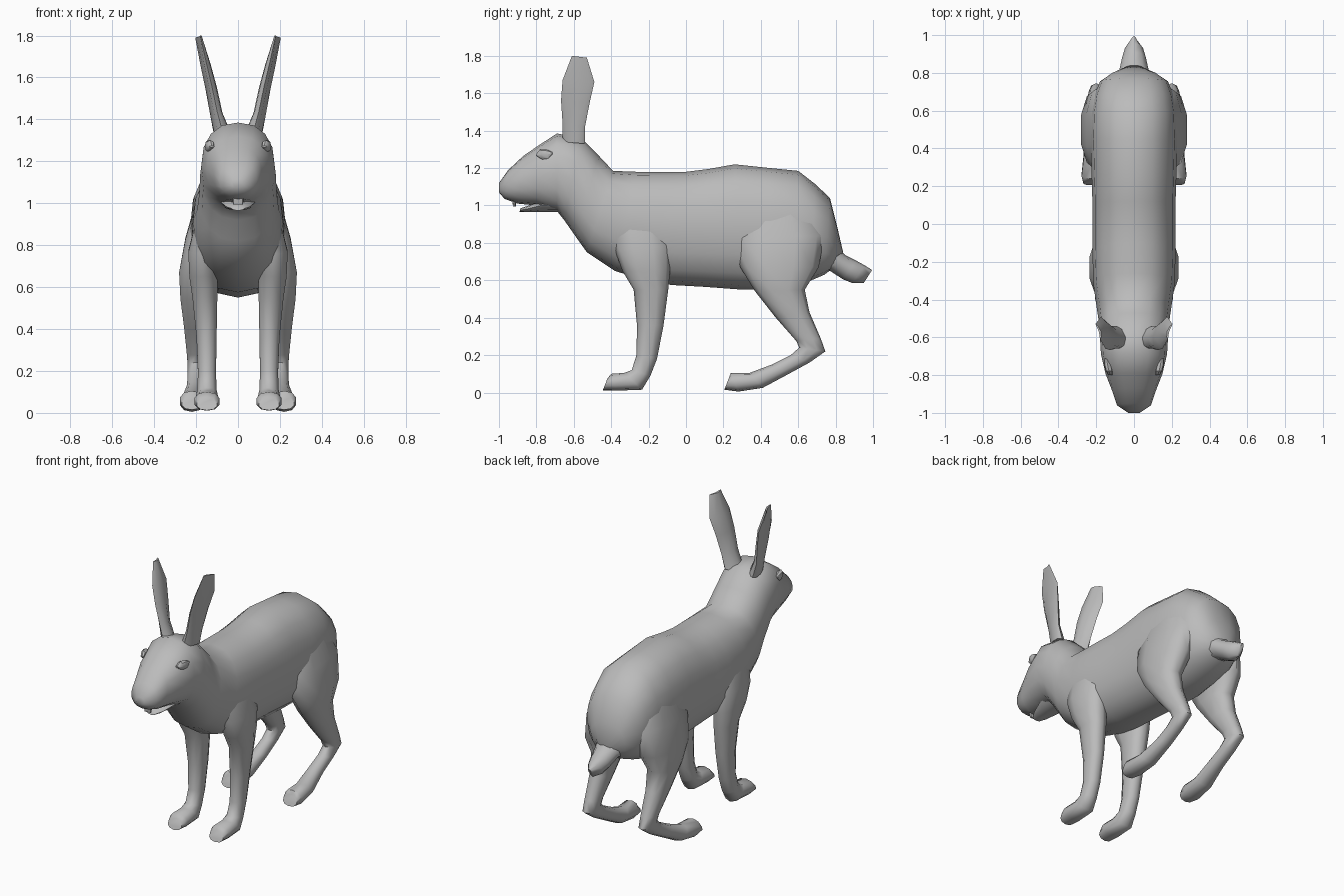
import bpy, bmesh, math
from mathutils import Vector

fur = bpy.data.materials.new("grey_fur")
fur.diffuse_color = (0.5, 0.5, 0.5, 1)


def loft(name, sections, sides=12, power=2.0, side=1, cup=0.0, skew=0.0, angle=60):
    """Skin rings; each section is (y1, z1, y2, z2, centre x, half width)."""
    bm = bmesh.new()
    rings = []
    for y1, z1, y2, z2, x, w in sections:
        a, b = Vector((0, y1, z1)), Vector((0, y2, z2))
        ring = []
        for i in range(sides):
            t = 2 * math.pi * i / sides
            c, s = math.cos(t), math.sin(t)
            ce = math.copysign(abs(c) ** (2 / power), c)
            se = math.copysign(abs(s) ** (2 / power), s)
            p = (a + b) / 2 + (a - b) / 2 * ce
            p.x = side * (x + w * se - cup * s * s - skew * c)
            ring.append(bm.verts.new(p))
        rings.append(ring)
    for r, q in zip(rings, rings[1:]):
        for i in range(sides):
            j = (i + 1) % sides
            bm.faces.new((r[i], r[j], q[j], q[i]))
    bm.faces.new(rings[0])
    bm.faces.new(rings[-1])
    bmesh.ops.recalc_face_normals(bm, faces=bm.faces)
    me = bpy.data.meshes.new(name)
    bm.to_mesh(me)
    bm.free()
    me.materials.append(fur)
    ob = bpy.data.objects.new(name, me)
    bpy.context.collection.objects.link(ob)
    bpy.ops.object.select_all(action='DESELECT')
    ob.select_set(True)
    bpy.context.view_layer.objects.active = ob
    bpy.ops.object.shade_smooth_by_angle(angle=math.radians(angle))
    return ob


# head, neck and torso as one skin from nose to rump
loft("body", [
    (-1.0, 1.12, -1.0, 1.07, 0, .03), (-.95, 1.19, -.97, 1.035, 0, .09),
    (-.87, 1.265, -.90, 1.01, 0, .115), (-.79, 1.32, -.80, 1.0, 0, .15),
    (-.69, 1.385, -.69, .97, 0, .175), (-.56, 1.36, -.65, .92, 0, .18),
    (-.47, 1.27, -.58, .82, 0, .185), (-.39, 1.185, -.53, .75, 0, .195),
    (-.26, 1.18, -.38, .65, 0, .215), (-.10, 1.18, -.22, .60, 0, .22),
    (.0, 1.18, -.08, .575, 0, .22), (.12, 1.195, .10, .565, 0, .22),
    (.26, 1.22, .30, .55, 0, .225), (.45, 1.2, .45, .55, 0, .23),
    (.60, 1.185, .58, .57, 0, .225), (.69, 1.115, .67, .60, 0, .21),
    (.77, 1.04, .74, .63, 0, .18), (.81, .88, .78, .66, 0, .12),
    (.84, .75, .80, .68, 0, .05)], sides=16, power=2.3)

# small open lower jaw and front teeth
loft("lower_jaw", [
    (-.885, .985, -.89, .965, 0, .03), (-.84, 1.0, -.85, .965, 0, .055),
    (-.76, 1.04, -.77, .965, 0, .08), (-.66, 1.05, -.67, .965, 0, .09)], sides=8)
loft("front_teeth", [
    (-.93, 1.03, -.91, 1.03, 0, .028), (-.925, .995, -.91, .995, 0, .024)],
    sides=8, power=4, angle=30)

# short tail
loft("tail", [
    (.80, .80, .70, .63, 0, .10), (.85, .735, .77, .65, 0, .08),
    (.91, .705, .84, .605, 0, .065), (.955, .68, .89, .585, 0, .05),
    (.995, .655, .95, .585, 0, .012)], sides=10)

front_leg = [
    (-.40, .88, -.10, .90, .15, .06), (-.38, .76, -.08, .78, .165, .075),
    (-.34, .65, -.085, .65, .165, .07), (-.28, .55, -.095, .55, .158, .062),
    (-.262, .36, -.12, .36, .15, .05), (-.265, .20, -.155, .18, .148, .045),
    (-.29, .12, -.19, .09, .148, .048), (-.33, .105, -.235, .015, .148, .056),
    (-.40, .10, -.37, .01, .148, .062), (-.42, .075, -.445, .012, .148, .05)]
hind_leg = [
    (.32, .97, .66, 1.0, .14, .07), (.26, .82, .74, .84, .165, .09),
    (.29, .67, .71, .67, .19, .095), (.37, .54, .635, .55, .20, .078),
    (.48, .40, .66, .43, .20, .06), (.59, .275, .72, .29, .20, .046),
    (.605, .24, .745, .22, .20, .042), (.56, .20, .66, .16, .20, .042),
    (.46, .15, .55, .10, .20, .045), (.34, .105, .41, .025, .212, .055),
    (.24, .105, .28, .005, .22, .06), (.23, .08, .205, .015, .22, .05)]
ear = [
    (-.66, 1.34, -.54, 1.33, .085, .04), (-.66, 1.44, -.54, 1.42, .112, .026),
    (-.668, 1.56, -.515, 1.55, .137, .024), (-.66, 1.67, -.49, 1.66, .163, .02),
    (-.61, 1.80, -.53, 1.79, .192, .006)]

for side, tag in ((1, "left"), (-1, "right")):
    loft("front_leg_" + tag, front_leg, 10, 2.3, side)
    loft("hind_leg_" + tag, hind_leg, 10, 2.3, side)
    # blade-like ears, hollowed on the outer face
    loft("ear_" + tag, ear, 8, 2, side, cup=.012, skew=.012)
    # almond eyes set in the cheeks
    loft("eye_" + tag, [
        (-.80, 1.275, -.798, 1.265, .125, .012), (-.78, 1.302, -.765, 1.24, .132, .02),
        (-.75, 1.302, -.735, 1.243, .139, .02), (-.715, 1.285, -.713, 1.275, .145, .012)],
        8, 2, side, angle=40)
